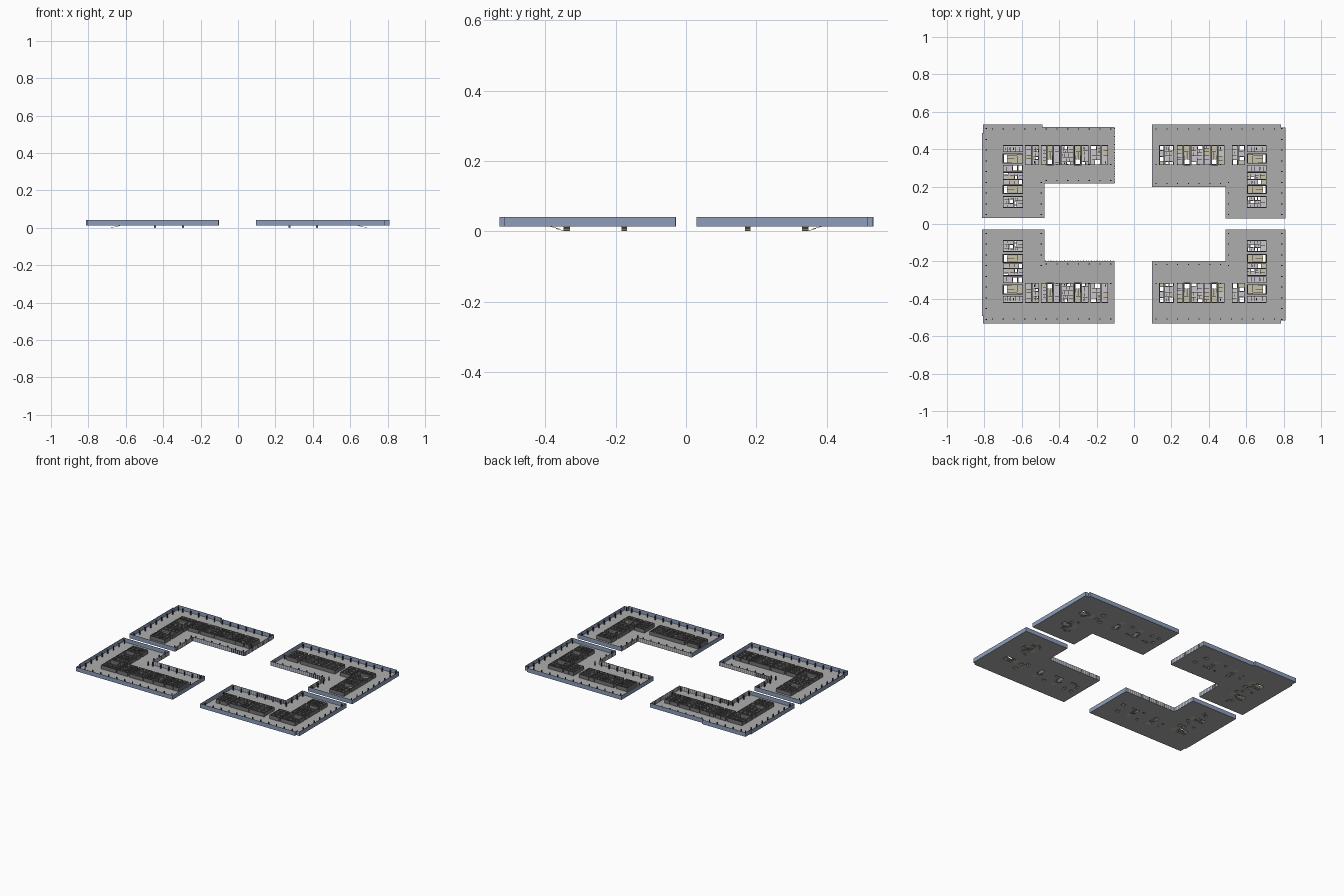
import bpy, bmesh, random

if "Cube" in bpy.data.objects:
    bpy.data.objects.remove(bpy.data.objects["Cube"])

FLOOR, TOP = 0.0155, 0.041       # slab top and wall top
BASE = 0.0135


def mat(name, c):
    m = bpy.data.materials.new(name)
    m.diffuse_color = (*c, 1)
    m.use_nodes = True
    m.node_tree.nodes["Principled BSDF"].inputs["Base Color"].default_value = m.diffuse_color
    return m


GLASS = mat("blue_glass", (0.27, 0.34, 0.50))
PALE = mat("pale_glass", (0.50, 0.55, 0.63))
SLAB = mat("slab_grey", (0.42, 0.42, 0.42))
WALL = mat("wall_grey", (0.17, 0.17, 0.17))
DARK = mat("column_dark", (0.05, 0.05, 0.05))
LILAC = mat("room_lilac", (0.60, 0.55, 0.62))
BEIGE = mat("room_beige", (0.58, 0.54, 0.40))
WHITE = mat("room_white", (0.75, 0.75, 0.75))


class Part:
    """Collects axis aligned boxes, mirrored by sx / sy, into one object."""

    def __init__(self, name, material, sx, sy):
        self.name, self.mat, self.s, self.bm = name, material, (sx, sy), bmesh.new()

    def box(self, x0, y0, z0, x1, y1, z1):
        xs = sorted((x0 * self.s[0], x1 * self.s[0]))
        ys = sorted((y0 * self.s[1], y1 * self.s[1]))
        v = [self.bm.verts.new((x, y, z)) for z in (z0, z1) for y in ys for x in xs]
        for f in ((0, 2, 3, 1), (4, 5, 7, 6), (0, 1, 5, 4),
                  (2, 6, 7, 3), (0, 4, 6, 2), (1, 3, 7, 5)):
            self.bm.faces.new([v[i] for i in f])

    def done(self):
        me = bpy.data.meshes.new(self.name)
        self.bm.to_mesh(me)
        self.bm.free()
        me.materials.append(self.mat)
        ob = bpy.data.objects.new(self.name, me)
        bpy.context.collection.objects.link(ob)
        return ob


def slab(name, outline, holes, sx, sy):
    """Floor plate with rectangular shaft openings."""
    bm = bmesh.new()
    loops = [outline] + [[(a, b), (c, b), (c, d), (a, d)] for a, b, c, d in holes]
    edges = []
    for lp in loops:
        vs = [bm.verts.new((x * sx, y * sy, FLOOR)) for x, y in lp]
        edges += [bm.edges.new((vs[i - 1], vs[i])) for i in range(len(vs))]
    bmesh.ops.triangle_fill(bm, edges=edges, use_beauty=True, use_dissolve=False, normal=(0, 0, 1))
    for f in bm.faces:
        f.normal_update()
        if f.normal.z < 0:
            f.normal_flip()
    top = list(bm.faces)
    ret = bmesh.ops.extrude_face_region(bm, geom=top, use_keep_orig=True)
    for v in ret["geom"]:
        if isinstance(v, bmesh.types.BMVert):
            v.co.z = BASE
    bmesh.ops.recalc_face_normals(bm, faces=bm.faces)
    p = Part(name, SLAB, 1, 1)
    p.bm.free()
    p.bm = bm
    p.done()


def building(tag, sx, sy, outline, blocks, stairs, pale):
    rnd = random.Random(7 if sx > 0 else 11)
    P = {k: Part(tag + "_" + k, m, sx, sy) for k, m in dict(
        facade=GLASS, court_facade=PALE, mullions=WALL, columns=DARK, core_walls=WALL,
        lilac_rooms=LILAC, beige_rooms=BEIGE, white_rooms=WHITE, stairs=BEIGE).items()}
    holes = []
    n, t = len(outline), 0.001

    # facade panels and mullions
    for i in range(n):
        (ax, ay), (bx, by) = outline[i], outline[(i + 1) % n]
        x0, x1, y0, y1 = min(ax, bx), max(ax, bx), min(ay, by), max(ay, by)
        court = (i - n) in pale
        P["court_facade" if court else "facade"].box(x0 - t, y0 - t, BASE, x1 + t, y1 + t, TOP)
        length = (x1 - x0) + (y1 - y0)
        k = max(1, round(length / 0.0145)) if court else 0
        for j in range(k):
            mx, my = ax + (bx - ax) * (j + .5) / k, ay + (by - ay) * (j + .5) / k
            P["mullions"].box(mx - .0018, my - .0018, BASE, mx + .0018, my + .0018, TOP)

    # structural columns around the plan
    ex, ix, iy = outline[0][0], outline[-3][0], outline[-1][1]
    spots = []
    for i in range(12):
        x = ex + .02 + .0575 * i
        spots.append((x, .508))
        if x < ix - .01:
            spots += [(x, iy + .016), (x, .318)]
    for i in range(9):
        y = .05 + .0575 * i
        spots.append((.79, y))
        if y < .28:
            spots.append((ix + .016, y))
    for x, y in spots:
        P["columns"].box(x - .003, y - .003, FLOOR, x + .003, y + .003, TOP)

    def wall(x0, y0, x1, y1, h=.0013):
        P["core_walls"].box(min(x0, x1) - h, min(y0, y1) - h, FLOOR, max(x0, x1) + h, max(y0, y1) + h, TOP - .001)

    def ring(a, b, c, d, h):
        for q in ((a, b, c, b), (a, d, c, d), (a, b, a, d), (c, b, c, d)):
            wall(*q, h)

    # rooms: split each block into cells with a door gap per partition
    def split(a, b, c, d):
        w, h = c - a, d - b
        if max(w, h) > .034:
            f = rnd.uniform(.35, .65)
            if w > h:
                m = a + w * f
                wall(m, b, m, d - .009)
                split(a, b, m, d)
                split(m, b, c, d)
            else:
                m = b + h * f
                wall(a, m, c - .009, m)
                split(a, b, c, m)
                split(a, m, c, d)
            return
        kind = rnd.random()
        e = .003
        if kind < .12:
            holes.append((a + e, b + e, c - e, d - e))
            return
        key = "lilac_rooms" if kind < .55 else "beige_rooms" if kind < .68 else "white_rooms"
        P[key].box(a, b, FLOOR - .0005, c, d, FLOOR + .0006)
        if kind > .85:     # service cabinet row
            P["core_walls"].box(a + w * .3, b + h * .3, FLOOR, a + w * .45, d - h * .3, TOP - .006)

    for blk in blocks:
        ring(*blk, .0017)
        split(*blk)

    # stair shafts: one flight down to the ground, one flight up
    for a, b, c, d, along_x in stairs:
        ring(a, b, c, d, .0024)
        holes.append((a + .004, b + .004, c - .004, d - .004))
        steps = 8
        for j in range(steps):
            f0, f1 = j / steps, (j + 1) / steps
            for half, z in ((0, FLOOR - f1 * .0135), (1, FLOOR + f1 * .014)):
                if along_x:
                    m = (b + d) / 2
                    y0, y1 = (b + .005, m - .001) if half == 0 else (m + .001, d - .005)
                    s, L = a + .03, .055
                    P["stairs"].box(s + f0 * L, y0, z - .002, s + f1 * L, y1, z)
                else:
                    m = (a + c) / 2
                    x0, x1 = (a + .004, m - .001) if half == 0 else (m + .001, c - .004)
                    s, L = d - .035, -.04
                    P["stairs"].box(x0, s + f0 * L, z - .002, x1, s + f1 * L, z)
        if along_x:
            P["stairs"].box(a, b, BASE, a + .03, d, FLOOR)
            wall(a + .03, b, a + .03, d - .012)
        else:
            P["stairs"].box(a, d - .035, BASE, c, d, FLOOR)
            wall(a, d - .035, c - .01, d - .035)

    slab(tag + "_floor_slab", outline, holes, sx, sy)
    for p in P.values():
        p.done()


def wing(x0, x1):
    """Rooms and stair shafts of the core running along y."""
    rooms = [(x0, a, x1, b) for a, b in ((.386, .42), (.283, .315), (.238, .275), (.212, .238), (.088, .147))]
    return rooms, [(x0, .325, x1, .375, True), (x0, .163, x1, .206, True)]


B, T = .316, .42
# right side pair: core running along x
rr, rs = wing(.606, .708)
right_rooms = [(a, B, b, T) for a, b in ((.136, .16), (.165, .212), (.232, .262), (.305, .37),
                                         (.376, .41), (.45, .482), (.525, .555), (.56, .592))] + rr
right_stairs = [(.266, B, .3, T, False), (.414, B, .446, T, False)] + rs
# left side pair
lr, ls = wing(.595, .7)
left_rooms = [(a, B, b, T) for a, b in ((.14, .172), (.18, .232), (.245, .28), (.325, .39),
                                        (.398, .43), (.47, .495), (.51, .545), (.55, .582))] + lr
left_stairs = [(.284, B, .318, T, False), (.434, B, .466, T, False)] + ls

right_plan = [(.098, .53), (.785, .53), (.785, .516), (.808, .516),
              (.808, .031), (.49, .031), (.49, .2), (.098, .2)]
left_plan = [(.104, .53), (.805, .53), (.805, .49), (.812, .49),
             (.812, .03), (.48, .03), (.48, .198), (.104, .198)]
stepped_plan = [(.104, .518), (.49, .518), (.49, .532), (.805, .532), (.805, .485), (.812, .485),
                (.812, .033), (.48, .033), (.48, .217), (.104, .217)]

building("back_right", 1, 1, right_plan, right_rooms, right_stairs, (-3, -2))
building("front_right", 1, -1, right_plan, right_rooms, right_stairs, (-3, -2))
building("front_left", -1, -1, left_plan, left_rooms, left_stairs, (-3, -2))
building("back_left", -1, 1, stepped_plan, left_rooms, left_stairs, (-3, -2, -1))
